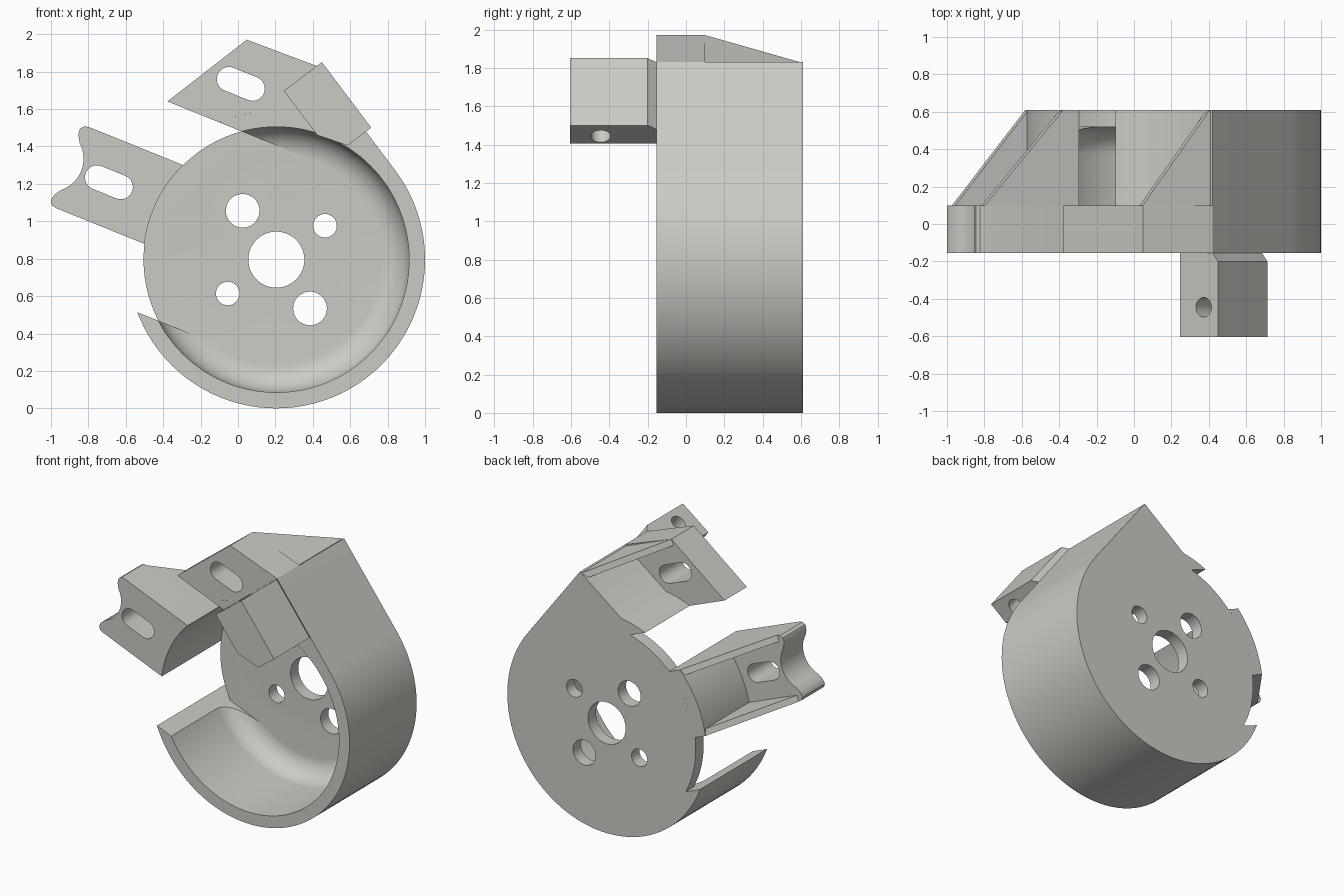
import bpy, bmesh, math
from mathutils import Vector

if "Cube" in bpy.data.objects:
    bpy.data.objects.remove(bpy.data.objects["Cube"])

CX, CZ = 0.205, 0.795            # drum axis
R_OUT, R_IN = 0.795, 0.71
Y0, Y1, FLOOR, PAD = -0.155, 0.61, 0.52, 0.10
FILLET = 0.15
ARM = math.radians(158)          # direction in which both arms point
TAN = math.radians(37)           # normal of the straight tangent wall

grey = bpy.data.materials.new("light_grey")
grey.diffuse_color = (0.60, 0.60, 0.56, 1)
grey.use_nodes = True
grey.node_tree.nodes["Principled BSDF"].inputs["Base Color"].default_value = grey.diffuse_color


def ap(a, p):
    """Arm coordinates (along, across) to offsets from the drum axis."""
    return (a * math.cos(ARM) + p * math.sin(ARM), a * math.sin(ARM) - p * math.cos(ARM))


def nt(n, t):
    """Tangent wall coordinates (normal, along) to offsets from the drum axis."""
    return (n * math.cos(TAN) - t * math.sin(TAN), n * math.sin(TAN) + t * math.cos(TAN))


def arc(r, d0, d1, c=(0, 0), n=48):
    return [(c[0] + r * math.cos(math.radians(d0 + (d1 - d0) * i / n)),
             c[1] + r * math.sin(math.radians(d0 + (d1 - d0) * i / n))) for i in range(n + 1)]


def circle(r, c=(0, 0), n=48):
    return arc(r, 0, 360, c, n)[:-1]


def arm_angle(r, p):
    return 158 - math.degrees(math.asin(p / r))


def slot(a, p, h=0.068, r=0.065):
    """Round-ended slot along the arm."""
    return arc(r, 68, -112, ap(a - h, p), 16) + arc(r, -112, -292, ap(a + h, p), 16)


def finish(ob, name):
    ob.name = name
    bm = bmesh.new()
    bm.from_mesh(ob.data)
    bmesh.ops.remove_doubles(bm, verts=bm.verts, dist=1e-5)
    bmesh.ops.recalc_face_normals(bm, faces=bm.faces)
    bm.to_mesh(ob.data)
    bm.free()
    ob.data.materials.clear()
    ob.data.materials.append(grey)
    return ob


def prism(name, loops, y0, y1):
    """Filled outline with holes, extruded from y0 to y1."""
    cu = bpy.data.curves.new(name, 'CURVE')
    cu.dimensions, cu.fill_mode = '2D', 'BOTH'
    cu.extrude = (y1 - y0) / 2
    for pts in loops:
        s = cu.splines.new('POLY')
        s.points.add(len(pts) - 1)
        for q, (x, z) in zip(s.points, pts):
            q.co = (x, z, 0, 1)
        s.use_cyclic_u = True
    ob = bpy.data.objects.new(name, cu)
    bpy.context.collection.objects.link(ob)
    bpy.ops.object.select_all(action='DESELECT')
    ob.select_set(True)
    bpy.context.view_layer.objects.active = ob
    bpy.ops.object.convert(target='MESH')
    ob = bpy.context.view_layer.objects.active
    for v in ob.data.vertices:
        x, z, d = v.co
        v.co = (CX + x, (y0 + y1) / 2 - d, CZ + z)
    return finish(ob, name)


def loft(name, rings):
    """Closed solid through rings of 3D points."""
    bm = bmesh.new()
    vs = [[bm.verts.new(p) for p in ring] for ring in rings]
    n = len(vs[0])
    for a, b in zip(vs, vs[1:]):
        for i in range(n):
            bm.faces.new((a[i], a[(i + 1) % n], b[(i + 1) % n], b[i]))
    bm.faces.new(vs[0])
    bm.faces.new(vs[-1])
    me = bpy.data.meshes.new(name)
    bm.to_mesh(me)
    bm.free()
    ob = bpy.data.objects.new(name, me)
    bpy.context.collection.objects.link(ob)
    return finish(ob, name)


def ring(pts, y):
    return [(CX + x, y, CZ + z) for x, z in pts]


def cut(ob, cutter):
    m = ob.modifiers.new("cut", 'BOOLEAN')
    m.operation, m.solver, m.object = 'DIFFERENCE', 'EXACT', cutter
    bpy.ops.object.select_all(action='DESELECT')
    ob.select_set(True)
    bpy.context.view_layer.objects.active = ob
    bpy.ops.object.modifier_apply(modifier=m.name)
    bpy.data.objects.remove(cutter)


# drum with tangent corner and bolt holes
T = 0.698
corner = nt(R_OUT, T)
foot_n = math.sqrt(R_OUT ** 2 - T ** 2)
foot = 37 + math.degrees(math.atan2(T, foot_n))
holes = [circle(0.15), circle(0.09, (-0.18, 0.261)), circle(0.09, (0.18, -0.261)),
         circle(0.063, (0.26, 0.181), 32), circle(0.063, (-0.26, -0.181), 32)]
drum = prism("drum", [arc(R_OUT, 37, foot - 360, n=96) + [corner]] + holes, Y0, Y1)

# rounded cavity
rings = [ring(circle(R_IN, n=112), -0.4)]
for i in range(13):
    t = math.pi / 2 * i / 12
    rings.append(ring(circle(R_IN - FILLET + FILLET * math.cos(t), n=112),
                      FLOOR - FILLET + FILLET * math.sin(t)))
cut(drum, loft("cavity_cutter", rings))

# side opening in the wall, leaving the back plate round
LO, HI = -0.539, 0.566
cut(drum, prism("opening_cutter", [[ap(0, LO), ap(1.2, LO), ap(1.2, HI), ap(0, HI)]], -0.4, FLOOR - 0.0005))
cut(drum, prism("rim_cutter", [arc(R_IN, arm_angle(R_IN, HI), arm_angle(R_IN, LO)) +
                               [ap(1.2, LO), ap(1.2, HI)]], -0.5, 0.8))

# left arm: slotted pad with a hollowed, round-tipped end
P0, P1, PM, END = -0.186, 0.282, 0.048, 1.235


def tip(s):
    """One rounded horn of the arm end, s = side, listed from outside inward."""
    w = (P1 - P0) / 2
    pts = [(END - 0.04, w), (END - 0.015, w - 0.006), (END, w - 0.025), (END, w - 0.045),
           (END - 0.008, w - 0.068), (END - 0.022, w - 0.09)]
    return [ap(a, PM + s * p) for a, p in pts]


hollow = [ap(1.145 + 0.177 - 0.177 * math.cos(t), PM + 0.177 * math.sin(t))
          for t in [math.radians(50 - 100 * i / 16) for i in range(17)]]
inner = arc(R_IN, arm_angle(R_IN, P0), arm_angle(R_IN, P1), n=24)
prism("left_arm_pad", [inner + tip(1) + hollow + tip(-1)[::-1], slot(0.985, PM)], Y0, PAD)
prism("left_arm_root", [inner + arc(R_OUT, arm_angle(R_OUT, P1), arm_angle(R_OUT, P0), n=24)], PAD, Y1)


def rib(name, p0, p1, a0, a1, a2):
    """Sloped rib: full height from a0 to a1, falling to the pad at a2."""
    prof = [(a0, PAD), (a0, Y1), (a1, Y1), (a2, PAD)]

    def side(p):
        out = []
        for a, y in prof:
            x, z = ap(a, p)
            out.append((CX + x, y, CZ + z))
        return out
    loft(name, [side(p0), side(p1)])


rib("left_arm_lower_rib", P0, P0 + 0.045, 0.73, 0.773, 1.195)
rib("left_arm_upper_rib", P1 - 0.045, P1, 0.72, 0.743, 1.195)

# upper arm: slotted pad with a slanted end and one rib
TOP = 1.031
prism("upper_arm_pad", [[corner, ap(0.587, TOP), ap(0.857, HI)] +
                        arc(R_OUT, arm_angle(R_OUT, HI), foot, n=8), slot(0.528, 0.80)], Y0, PAD)
rib("upper_arm_rib", TOP - 0.045, TOP, 0.197, 0.2, 0.587)

# front lug with cross hole, tapered back to the tangent wall


def lug(n):
    return [nt(*q) for q in [(n, 0.697), (n, 0.258), (0.672, 0.258), (0.575, 0.40), (0.575, 0.697)]]


block = loft("front_lug", [ring(lug(0.83), -0.605), ring(lug(0.83), -0.2), ring(lug(R_OUT), Y0)])


def bore(t):
    out = []
    for dn, dy in circle(0.052, n=32):
        x, z = nt(0.735 + dn, t)
        out.append((CX + x, -0.445 + dy, CZ + z))
    return out


cut(block, loft("bore_cutter", [bore(0.1), bore(0.9)]))

# smooth curved walls, keep edges sharp
for ob in list(bpy.context.scene.objects):
    bpy.ops.object.select_all(action='DESELECT')
    ob.select_set(True)
    bpy.context.view_layer.objects.active = ob
    bpy.ops.object.shade_smooth_by_angle(angle=math.radians(30))
